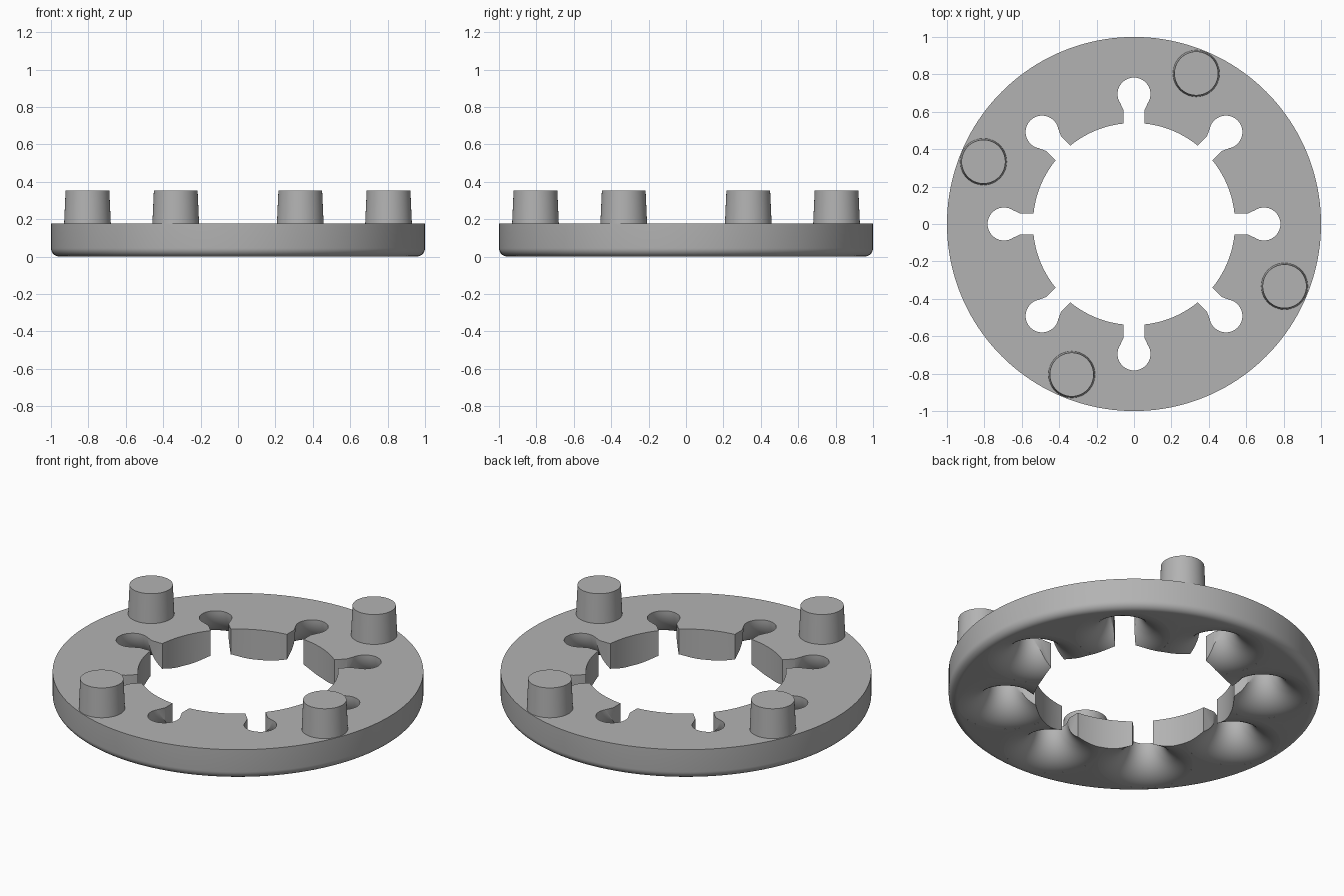
import bpy, bmesh, math

if "Cube" in bpy.data.objects:
    bpy.data.objects.remove(bpy.data.objects["Cube"])

TOP, HOLE_DIST, HOLE_R = 0.178, 0.695, 0.088

grey = bpy.data.materials.new("grey")
grey.diffuse_color = (0.45, 0.45, 0.45, 1)
grey.use_nodes = True
grey.node_tree.nodes["Principled BSDF"].inputs["Base Color"].default_value = grey.diffuse_color


def make_object(name, bm):
    bmesh.ops.remove_doubles(bm, verts=bm.verts, dist=1e-6)
    bmesh.ops.recalc_face_normals(bm, faces=bm.faces)
    mesh = bpy.data.meshes.new(name)
    bm.to_mesh(mesh)
    bm.free()
    ob = bpy.data.objects.new(name, mesh)
    bpy.context.collection.objects.link(ob)
    mesh.materials.append(grey)
    return ob


def lathe(bm, profile, segs, cx=0, cy=0):
    """Revolve a closed (radius, z) loop about a vertical axis."""
    rings = []
    for i in range(segs):
        a = 2 * math.pi * i / segs
        rings.append([bm.verts.new((cx + r * math.cos(a), cy + r * math.sin(a), z))
                      for r, z in profile])
    n = len(profile)
    for i in range(segs):
        p, q = rings[i], rings[(i + 1) % segs]
        for j in range(n):
            k = (j + 1) % n
            bm.faces.new((p[j], q[j], q[k], p[k]))


def smooth(ob):
    bpy.ops.object.select_all(action='DESELECT')
    ob.select_set(True)
    bpy.context.view_layer.objects.active = ob
    bpy.ops.object.shade_smooth_by_angle(angle=math.radians(30))


# Ring plate with a rounded lower outer edge
f = 0.045
arc = [(1 - f + f * math.sin(t), f - f * math.cos(t))
       for t in [math.pi / 2 * i / 8 for i in range(9)]]
bm = bmesh.new()
lathe(bm, [(0.54, 0)] + arc + [(1, TOP), (0.54, TOP)], 160)
ring = make_object("ring_plate", bm)

# Trumpet-shaped cutters: round holes that flare out towards the underside
R = 0.174
flare = [(HOLE_R + R - R * math.cos(t), R - R * math.sin(t))
         for t in [math.radians(88) * i / 14 for i in range(15)]]
bm = bmesh.new()
for i in range(8):
    a = math.pi / 4 * i
    cx, cy = HOLE_DIST * math.cos(a), HOLE_DIST * math.sin(a)
    loop = [(HOLE_R, 0.3)] + flare + [(flare[-1][0], -0.1)]
    start = set(bm.verts)
    n, segs = len(loop), 64
    rings = [[bm.verts.new((cx + r * math.cos(2 * math.pi * s / segs),
                            cy + r * math.sin(2 * math.pi * s / segs), z))
              for s in range(segs)] for r, z in loop]
    for p, q in zip(rings, rings[1:]):
        for s in range(segs):
            k = (s + 1) % segs
            bm.faces.new((p[s], p[k], q[k], q[s]))
    bm.faces.new(rings[0])
    bm.faces.new(rings[-1])
holes = make_object("hole_cutter", bm)

# Slot cutters: straight necks that widen into the holes
half = [(0.3, 0.055), (0.606, 0.055), (0.658, 0.079), (0.69, 0.05)]
outline = half + [(x, -y) for x, y in reversed(half)]
bm = bmesh.new()
for i in range(8):
    a = math.pi / 4 * i
    c, s = math.cos(a), math.sin(a)
    low, high = [[bm.verts.new((x * c - y * s, x * s + y * c, z)) for x, y in outline]
                 for z in (-0.15, 0.35)]
    bm.faces.new(low)
    bm.faces.new(high)
    for j in range(len(outline)):
        k = (j + 1) % len(outline)
        bm.faces.new((low[j], low[k], high[k], high[j]))
slots = make_object("slot_cutter", bm)

# Cut the keyholes and remove the cutters
bpy.context.view_layer.objects.active = ring
for cutter in (holes, slots):
    cutter.hide_render = True
    mod = ring.modifiers.new("cut", 'BOOLEAN')
    mod.operation = 'DIFFERENCE'
    mod.solver = 'EXACT'
    mod.object = cutter
    bpy.ops.object.modifier_apply(modifier=mod.name)
    bpy.data.objects.remove(cutter, do_unlink=True)
smooth(ring)

# Four slightly tapered pegs on top
for i in range(4):
    a = math.atan2(0.805, 0.333) + math.pi / 2 * i
    bpy.ops.mesh.primitive_cone_add(
        vertices=48, radius1=0.125, radius2=0.117, depth=0.18,
        location=(0.871 * math.cos(a), 0.871 * math.sin(a), 0.262))
    peg = bpy.context.object
    peg.name = f"peg_{i + 1}"
    peg.data.materials.append(grey)
    smooth(peg)
